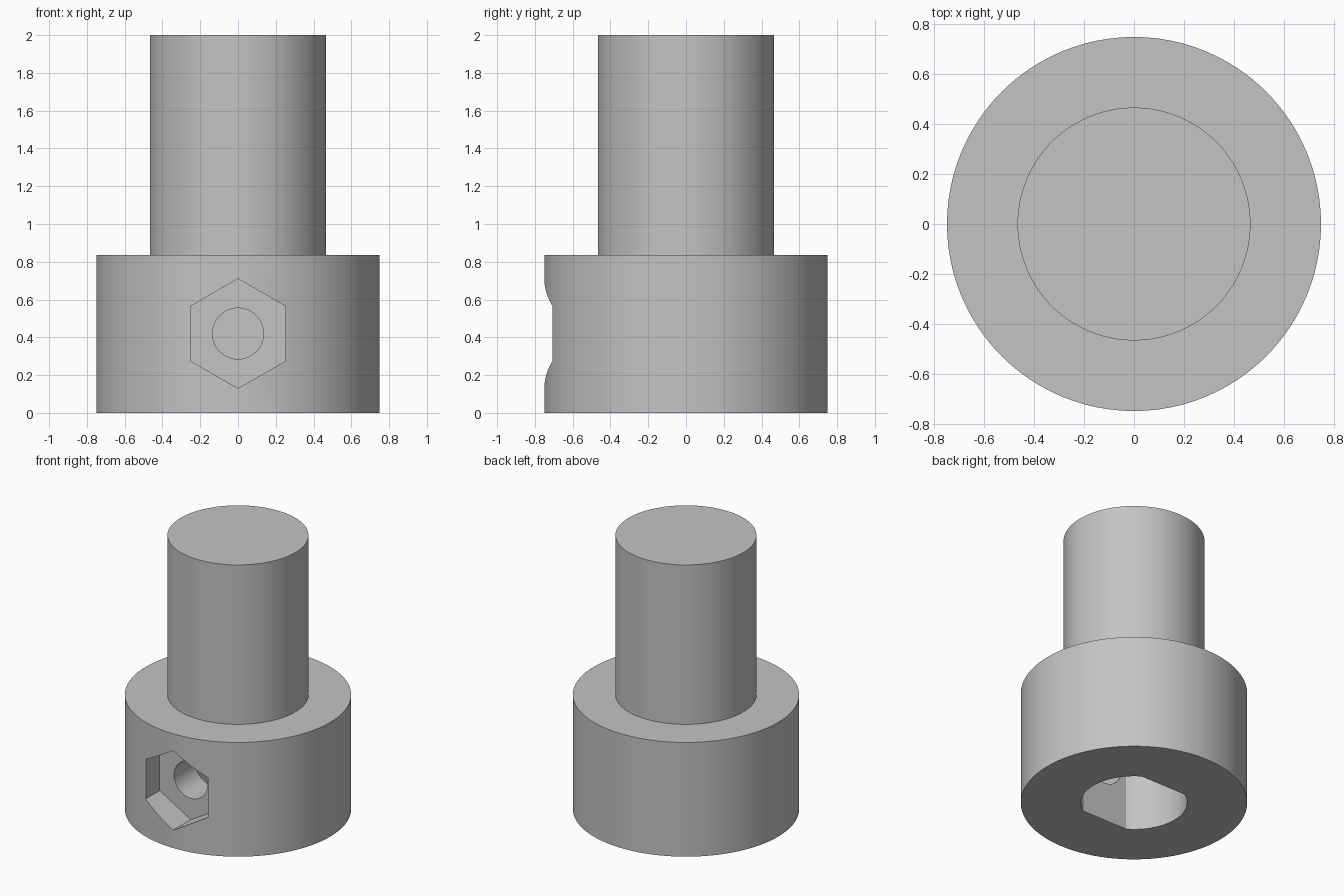
import bpy, bmesh
from math import sin, cos, pi, radians
from mathutils import Matrix, Vector

if "Cube" in bpy.data.objects:
    bpy.data.objects.remove(bpy.data.objects["Cube"])

SEGMENTS = 96
COLLAR_R, COLLAR_TOP = 0.75, 0.835
SHAFT_R, SHAFT_TOP = 0.467, 2.0
BORE_R, BORE_FLAT, BORE_TOP = 0.352, 0.30, 0.835
SCREW_Z, SCREW_R, NUT_R, NUT_FLOOR = 0.42, 0.135, 0.29, 0.545

grey = bpy.data.materials.new("plain_grey")
grey.use_nodes = True
colour = (0.55, 0.55, 0.55, 1)
grey.diffuse_color = colour
grey.node_tree.nodes["Principled BSDF"].inputs["Base Color"].default_value = colour


def circle(radius, count, start=0.0):
    return [(radius * cos(start + 2 * pi * i / count),
             radius * sin(start + 2 * pi * i / count)) for i in range(count)]


def add_object(name, bm):
    bmesh.ops.recalc_face_normals(bm, faces=bm.faces)
    mesh = bpy.data.meshes.new(name)
    bm.to_mesh(mesh)
    bm.free()
    mesh.materials.append(grey)
    obj = bpy.data.objects.new(name, mesh)
    bpy.context.collection.objects.link(obj)
    return obj


def prism(name, outline, low, high, matrix=Matrix()):
    """Extrude a flat outline from low to high along its local z axis."""
    bm = bmesh.new()
    base = bm.faces.new([bm.verts.new((x, y, low)) for x, y in outline])
    top = bmesh.ops.extrude_face_region(bm, geom=[base], use_keep_orig=True)["geom"]
    bmesh.ops.translate(bm, vec=Vector((0, 0, high - low)),
                        verts=[v for v in top if isinstance(v, bmesh.types.BMVert)])
    bmesh.ops.transform(bm, matrix=matrix, verts=bm.verts)
    return add_object(name, bm)


# Collar and shaft turned from one stepped profile
bm = bmesh.new()
profile = [(0, 0), (COLLAR_R, 0), (COLLAR_R, COLLAR_TOP),
           (SHAFT_R, COLLAR_TOP), (SHAFT_R, SHAFT_TOP), (0, SHAFT_TOP)]
points = [bm.verts.new((r, 0, z)) for r, z in profile]
edges = [bm.edges.new(pair) for pair in zip(points, points[1:])]
bmesh.ops.spin(bm, geom=points + edges, cent=(0, 0, 0), axis=(0, 0, 1),
               angle=2 * pi, steps=SEGMENTS)
bmesh.ops.remove_doubles(bm, verts=bm.verts, dist=0.0001)
# Merge the end fans into single flat discs
bmesh.ops.dissolve_verts(bm, verts=[v for v in bm.verts if v.co.xy.length < 0.001])
body = add_object("shaft_adapter", bm)

# Bore with two flats, nut pocket and screw hole
bore = []
for x, y in circle(BORE_R, SEGMENTS):
    if abs(y) < BORE_FLAT:
        bore.append((x, y))
corner = (BORE_R ** 2 - BORE_FLAT ** 2) ** 0.5
right_arc = sorted((p for p in bore if p[0] > 0), key=lambda p: p[1])
left_arc = sorted((p for p in bore if p[0] < 0), key=lambda p: -p[1])
bore = ([(corner, -BORE_FLAT)] + right_arc + [(corner, BORE_FLAT),
        (-corner, BORE_FLAT)] + left_arc + [(-corner, -BORE_FLAT)])
to_front = Matrix.Translation((0, 0, SCREW_Z)) @ Matrix.Rotation(radians(90), 4, "X")
cutters = [
    prism("bore_cutter", bore, -0.1, BORE_TOP),
    prism("nut_pocket_cutter", circle(NUT_R, 6, pi / 2), NUT_FLOOR, 1.0, to_front),
    prism("screw_hole_cutter", circle(SCREW_R, 48), 0.1, 0.8, to_front),
]

bpy.context.view_layer.objects.active = body
for cutter in cutters:
    cutter.hide_render = True
    cut = body.modifiers.new(cutter.name, "BOOLEAN")
    cut.operation, cut.solver, cut.object = "DIFFERENCE", "EXACT", cutter
    bpy.ops.object.modifier_apply(modifier=cut.name)
    bpy.data.objects.remove(cutter)

# Smooth the round walls and keep the rims sharp
bpy.ops.object.select_all(action="DESELECT")
body.select_set(True)
bpy.ops.object.shade_smooth_by_angle(angle=radians(30))
